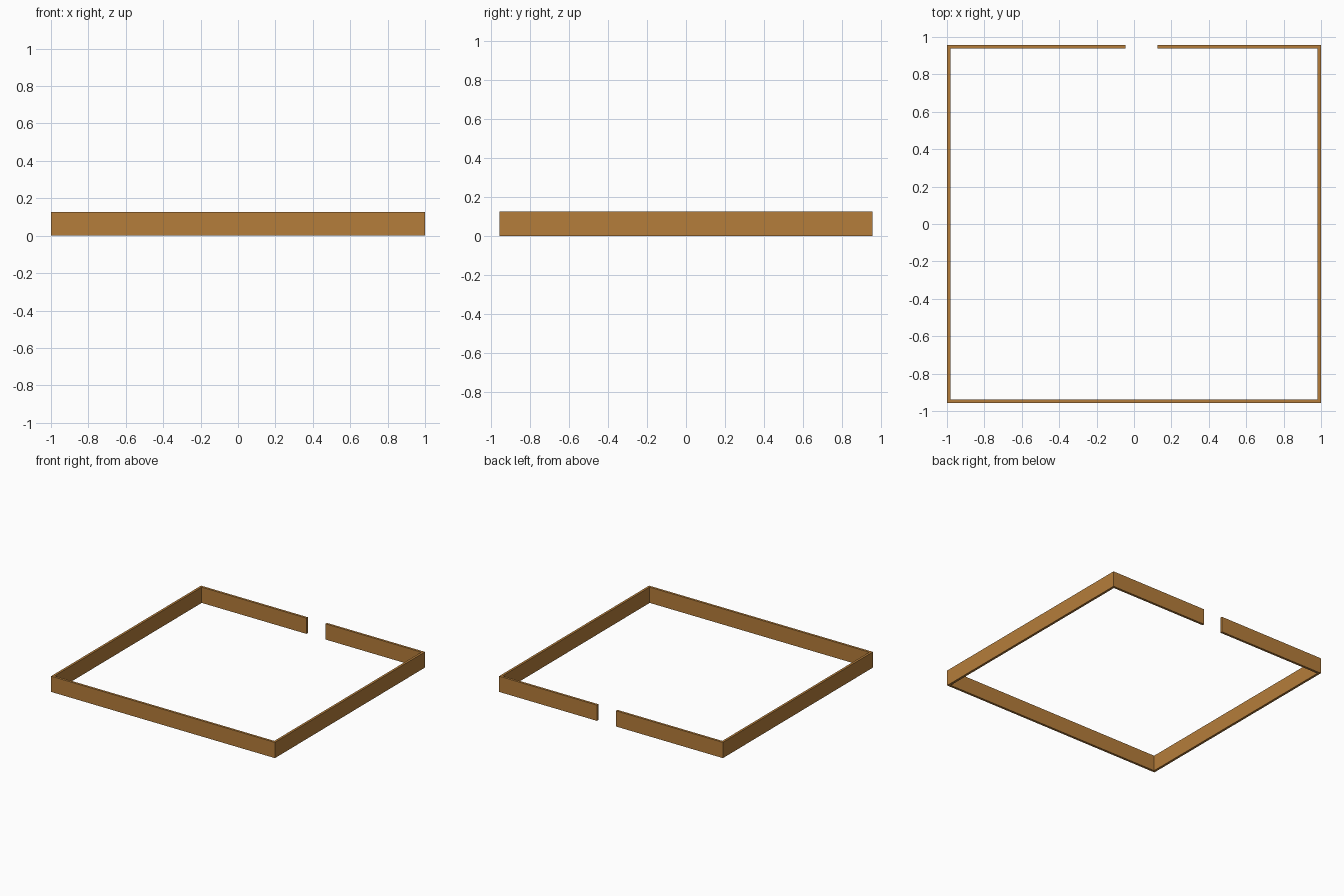
import bpy, bmesh
from mathutils import Vector

if "Cube" in bpy.data.objects:
    bpy.data.objects.remove(bpy.data.objects["Cube"])

X, Y = 1.0, 0.957          # outer half sizes
T, H = 0.019, 0.127        # wall thickness and height
GAP_L, GAP_R = -0.045, 0.126  # doorway opening in the back wall

wood = bpy.data.materials.new("warm brown wood")
wood.diffuse_color = (0.46, 0.205, 0.043, 1)
wood.use_nodes = True
wood.node_tree.nodes["Principled BSDF"].inputs["Base Color"].default_value = wood.diffuse_color

# Centre line of the wall, running round from one side of the gap to the other
x, y = X - T / 2, Y - T / 2
path = [(GAP_L, y), (-x, y), (-x, -y), (x, -y), (x, y), (GAP_R, y)]


def offset(p, d):
    """Move a path point inward (d < 0) or outward (d > 0); gap ends only move in y."""
    px, py = p
    if abs(px) == x:
        px += d if px > 0 else -d
    return Vector((px, py + (d if py > 0 else -d), 0))


# Perimeter wall: mitred strip of quads, extruded upward
bm = bmesh.new()
outer = [bm.verts.new(offset(p, T / 2)) for p in path]
inner = [bm.verts.new(offset(p, -T / 2)) for p in path]
for i in range(len(path) - 1):
    bm.faces.new((outer[i], outer[i + 1], inner[i + 1], inner[i]))
top = bmesh.ops.extrude_face_region(bm, geom=bm.faces[:])["geom"]
bmesh.ops.translate(bm, vec=(0, 0, H),
                    verts=[v for v in top if isinstance(v, bmesh.types.BMVert)])
bmesh.ops.recalc_face_normals(bm, faces=bm.faces[:])

mesh = bpy.data.meshes.new("perimeter_wall")
bm.to_mesh(mesh)
bm.free()
mesh.materials.append(wood)
wall = bpy.data.objects.new("perimeter_wall", mesh)
bpy.context.collection.objects.link(wall)
